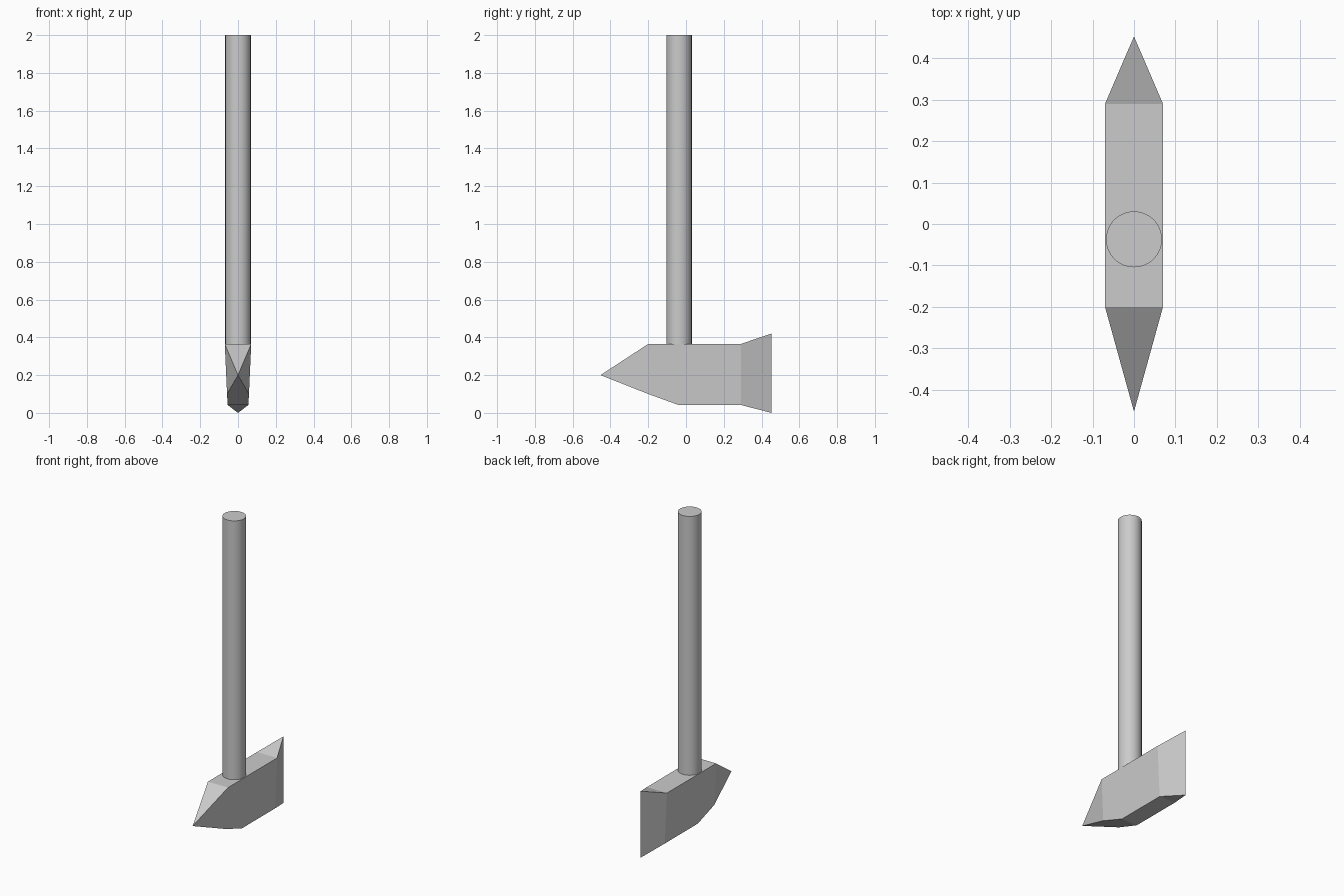
import bpy, bmesh

if "Cube" in bpy.data.objects:
    bpy.data.objects.remove(bpy.data.objects["Cube"])

# Hammer head: cross-sections along y, given as (y, z_top, half_top, z_bottom, half_bottom)
sections = [
    (-0.453, 0.20, 0.0, 0.20, 0.0),        # pick point
    (-0.20, 0.365, 0.07, 0.10, 0.058),
    (-0.04, 0.365, 0.07, 0.042, 0.055),
    (0.29, 0.365, 0.07, 0.042, 0.055),
    (0.453, 0.42, 0.0, 0.0, 0.0),          # flared cutting edge
]
bm = bmesh.new()
rings = []
for y, zt, ht, zb, hb in sections:
    rings.append([bm.verts.new(p) for p in
                  ((-ht, y, zt), (ht, y, zt), (hb, y, zb), (-hb, y, zb))])
for a, b in zip(rings, rings[1:]):
    for i in range(4):
        j = (i + 1) % 4
        bm.faces.new((a[i], a[j], b[j], b[i]))
# Collapse the end sections to a point and an edge
bmesh.ops.remove_doubles(bm, verts=bm.verts, dist=0.0005)
bmesh.ops.recalc_face_normals(bm, faces=bm.faces)
mesh = bpy.data.meshes.new("hammer_head")
bm.to_mesh(mesh)
bm.free()
head = bpy.data.objects.new("hammer_head", mesh)
bpy.context.collection.objects.link(head)

# Round handle standing on the head
z0, z1 = 0.36, 2.0
bpy.ops.mesh.primitive_cylinder_add(vertices=48, radius=0.0675, depth=z1 - z0,
                                    location=(0, -0.037, (z0 + z1) / 2))
handle = bpy.context.object
handle.name = "handle"
bpy.ops.object.shade_smooth_by_angle()
